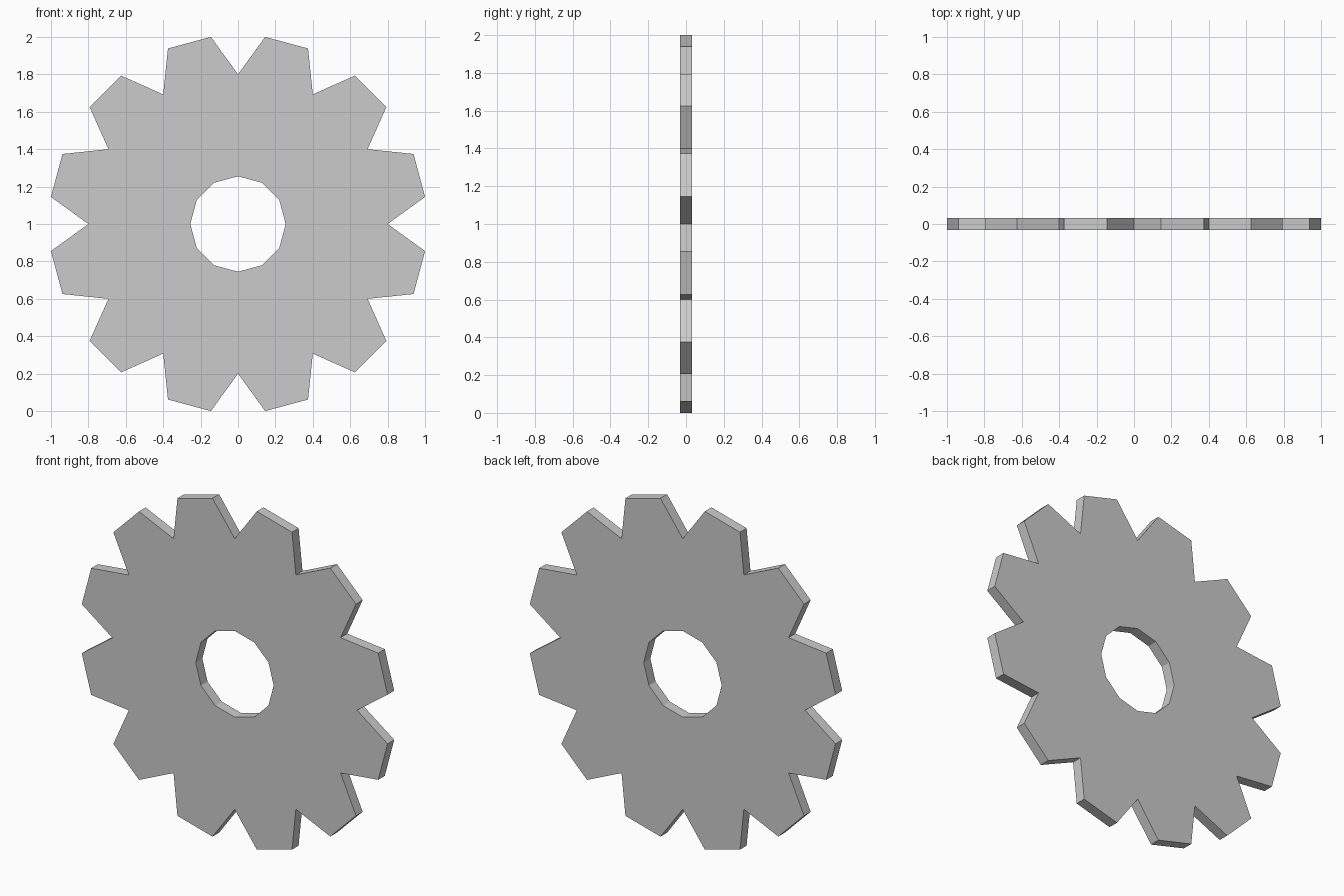
import bpy, bmesh
from math import sin, cos, radians

if "Cube" in bpy.data.objects:
    bpy.data.objects.remove(bpy.data.objects["Cube"])

TEETH = 12
STEP = 360 / TEETH
HOLE_R, ROOT_R, TIP_R = 0.255, 0.8, 1.0105
TIP_OFFSET = 8.25      # degrees from a valley to the nearest tooth corner
THICKNESS = 0.062
CENTRE_Z = 1.0

bm = bmesh.new()


def point(radius, degrees):
    a = radians(degrees)
    return bm.verts.new((radius * cos(a), -THICKNESS / 2, CENTRE_Z + radius * sin(a)))


# Front face: one flat sector per tooth around the hole
hole = [point(HOLE_R, i * STEP) for i in range(TEETH)]
root = [point(ROOT_R, i * STEP) for i in range(TEETH)]
for i in range(TEETH):
    j = (i + 1) % TEETH
    tip_a = point(TIP_R, i * STEP + TIP_OFFSET)
    tip_b = point(TIP_R, (i + 1) * STEP - TIP_OFFSET)
    bm.faces.new((hole[i], root[i], tip_a, tip_b, root[j], hole[j]))

# Extrude to the back for the rim, hole wall and back face
front = list(bm.faces)
back = bmesh.ops.extrude_face_region(bm, geom=front, use_keep_orig=True)["geom"]
bmesh.ops.translate(bm, vec=(0, THICKNESS, 0),
                    verts=[v for v in back if isinstance(v, bmesh.types.BMVert)])
bmesh.ops.recalc_face_normals(bm, faces=bm.faces)

mesh = bpy.data.meshes.new("gear_wheel")
bm.to_mesh(mesh)
bm.free()
gear = bpy.data.objects.new("gear_wheel", mesh)
bpy.context.collection.objects.link(gear)
